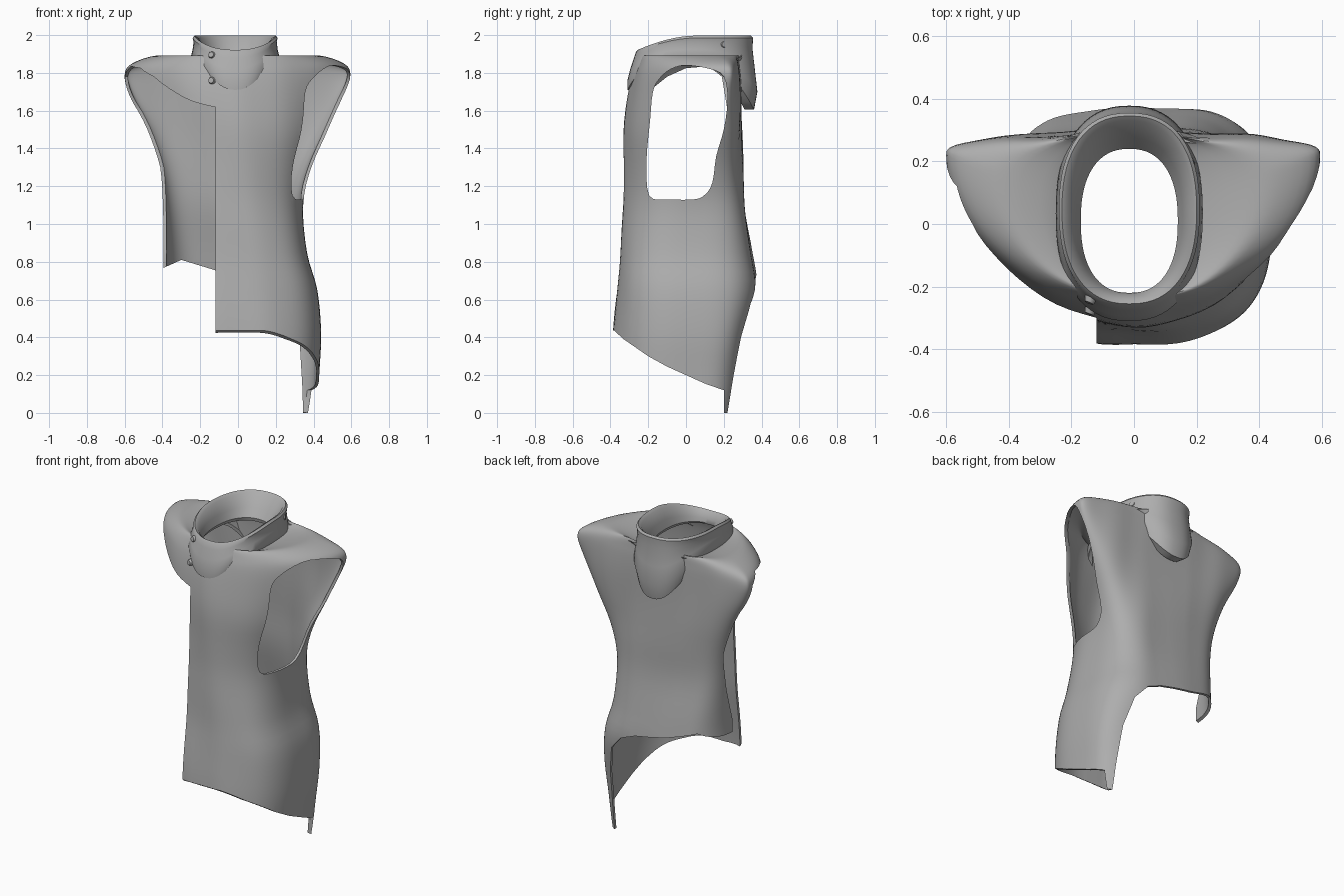
import bpy, bmesh, math
from mathutils import Vector

if "Cube" in bpy.data.objects:
    bpy.data.objects.remove(bpy.data.objects["Cube"])

cloth = bpy.data.materials.new("grey cloth")
cloth.diffuse_color = (0.42, 0.42, 0.42, 1)
cloth.use_nodes = True
cloth.node_tree.nodes["Principled BSDF"].inputs["Base Color"].default_value = cloth.diffuse_color


def spow(v, e):
    return math.copysign(abs(v) ** e, v)


def make_object(name, bm):
    bmesh.ops.recalc_face_normals(bm, faces=bm.faces)
    mesh = bpy.data.meshes.new(name)
    bm.to_mesh(mesh)
    bm.free()
    mesh.materials.append(cloth)
    ob = bpy.data.objects.new(name, mesh)
    bpy.context.collection.objects.link(ob)
    return ob


def activate(ob):
    bpy.ops.object.select_all(action='DESELECT')
    ob.select_set(True)
    bpy.context.view_layer.objects.active = ob


def loft(name, rings):
    """Skin a stack of closed rings."""
    bm = bmesh.new()
    rows = [[bm.verts.new(p) for p in r] for r in rings]
    n = len(rows[0])
    for a, b in zip(rows, rows[1:]):
        for i in range(n):
            j = (i + 1) % n
            bm.faces.new((a[i], a[j], b[j], b[i]))
    return make_object(name, bm)


def prism(name, outline, axis, lo, hi):
    """Extrude an outline along x (outline is y,z) or y (outline is x,z)."""
    bm = bmesh.new()
    place = (lambda p, d: (d, p[0], p[1])) if axis == 'x' else (lambda p, d: (p[0], d, p[1]))
    a = [bm.verts.new(place(p, lo)) for p in outline]
    b = [bm.verts.new(place(p, hi)) for p in outline]
    bm.faces.new(a)
    bm.faces.new(b[::-1])
    for i in range(len(a)):
        j = (i + 1) % len(a)
        bm.faces.new((a[i], b[i], b[j], a[j]))
    ob = make_object(name, bm)
    ob.hide_render = True
    return ob


def spline(pts, steps):
    """Smooth curve through rows of numbers."""
    out = []
    for k in range(len(pts) - 1):
        p0, p1, p2, p3 = (Vector(pts[min(max(k + d, 0), len(pts) - 1)]) for d in (-1, 0, 1, 2))
        for s in range(steps):
            t = s / steps
            out.append(0.5 * (2 * p1 + (p2 - p0) * t + (2 * p0 - 5 * p1 + 4 * p2 - p3) * t * t
                              + (3 * p1 - p0 - 3 * p2 + p3) * t ** 3))
    out.append(Vector(pts[-1]))
    return out


# Body: height, right reach, left reach, front y, back y, y of widest point, front and back squareness
SECTIONS = [
    (0.00, .42, .39, -.39, .25, 0, 2.6, 4), (0.20, .43, .39, -.39, .285, 0, 2.6, 4),
    (0.42, .44, .39, -.385, .32, 0, 2.6, 4), (0.65, .42, .40, -.367, .37, 0, 2.6, 3.6),
    (0.85, .365, .395, -.345, .35, 0, 2.6, 3.6), (1.10, .345, .405, -.33, .31, .02, 2.3, 4),
    (1.30, .39, .43, -.33, .30, .07, 2.1, 4), (1.50, .48, .49, -.325, .295, .13, 2, 4),
    (1.68, .56, .575, -.305, .29, .19, 1.9, 3.5), (1.79, .595, .60, -.285, .285, .22, 1.85, 3),
    (1.85, .56, .56, -.265, .28, .2, 1.85, 3), (1.892, .43, .43, -.25, .28, .14, 1.9, 2.6),
    (1.878, .30, .30, -.245, .29, .08, 2, 2.4), (1.85, .205, .225, -.24, .30, .03, 2.2, 2.2)]
rings = []
for z, xr, xl, yf, yb, yc, nf, nb in spline(SECTIONS, 4):
    ring = []
    for i in range(80):
        a = 2 * math.pi * i / 80
        n = nb if i <= 40 else nf
        c, s = spow(math.cos(a), 2 / n), spow(math.sin(a), 2 / n)
        x = c * (xr if c > 0 else xl)
        y = yc + s * ((yb - yc) if s > 0 else (yc - yf))
        # gentle drapery folds
        y += .003 * math.sin(x * 24 + z * 3) * abs(s) + .003 * math.sin(z * 11 + x * 6) * abs(s)
        ring.append((x, y, z))
    rings.append(ring)
body = loft("vest_body", rings)
activate(body)
m = body.modifiers.new("thickness", 'SOLIDIFY')
m.thickness, m.offset = .016, -1

# Right armhole
armhole = [(-.12, 1.13), (.04, 1.13), (.10, 1.155), (.14, 1.22), (.16, 1.36), (.20, 1.5),
           (.22, 1.66), (.20, 1.78), (.13, 1.82), (0, 1.84), (-.08, 1.82), (-.14, 1.77),
           (-.175, 1.70), (-.19, 1.55), (-.21, 1.32), (-.195, 1.15), (-.12, 1.13)]
armhole = [tuple(p) for p in spline(armhole, 3)[:-1]]
# Open left front, below the shoulder yoke
left_open = [(-1, 1.6), (-.31, 1.61), (-.26, 1.65), (-.2, 1.70), (-.1, 1.78), (0, 1.825),
             (.12, 1.835), (.19, 1.78), (.22, 1.6), (.215, 1.3), (.16, 1.05), (.10, .85),
             (.09, -.5), (-1, -.5)]
# Sloping front and side hem
front_hem = [(-1, .5), (-.38, .435), (-.33, .39), (-.2, .3), (-.1, .245), (0, .2), (.1, .155),
             (.2, .12), (.207, -.5), (-1, -.5)]
# Short back hem dropping to a tail at the right
back_hem = [(-1, -.5), (.345, -.5), (.345, 0), (.34, .15), (.325, .4), (.28, .58), (.2, .67),
            (.1, .71), (-.12, .755), (-.3, .81), (-.4, .765), (-1, .76)]
cutters = [prism("armhole_cutter", armhole, 'x', .08, 1),
           prism("left_front_cutter", left_open, 'x', -1, -.12),
           prism("front_hem_cutter", front_hem, 'x', -1, 1),
           prism("back_hem_cutter", back_hem, 'y', .01, 1)]
for c in cutters:
    m = body.modifiers.new(c.name, 'BOOLEAN')
    m.operation, m.object, m.solver = 'DIFFERENCE', c, 'EXACT'
for m in list(body.modifiers):
    bpy.ops.object.modifier_apply(modifier=m.name)
for c in cutters:
    bpy.data.objects.remove(c)


# Collar: outer skirt drooping at front and back, rolled rim, short inner lining
def collar_ring(rx, yf, yb, z_of):
    ring = []
    for i in range(64):
        a = 2 * math.pi * i / 64
        c, s = spow(math.cos(a), .85), spow(math.sin(a), .85)
        mid, half = (yf + yb) / 2, (yb - yf) / 2
        ring.append((-.015 + rx * c, mid + half * s, z_of(math.sin(a))))
    return ring


def top(s):
    return 1.985 - .075 * max(0, -s) ** 1.5


def bottom(s):
    return 1.85 - (.245 * s ** 2.3 if s > 0 else .14 * s ** 4)


def between(t):
    return lambda s: bottom(s) * (1 - t) + top(s) * t


def lining(t):
    return lambda s: 1.845 * (1 - t) + top(s) * t


collar = loft("collar", [
    collar_ring(.19, -.295, .31, bottom),
    collar_ring(.22, -.31, .36, bottom),
    collar_ring(.235, -.31, .378, between(.25)),
    collar_ring(.225, -.295, .365, between(.55)),
    collar_ring(.22, -.275, .352, between(.85)),
    collar_ring(.225, -.265, .355, top),
    collar_ring(.215, -.255, .345, lambda s: top(s) + .012),
    collar_ring(.195, -.24, .33, top),
    collar_ring(.17, -.225, .275, lining(.5)),
    collar_ring(.155, -.22, .24, lining(.15)),
    collar_ring(.165, -.225, .245, lining(0))])


# Collar studs
def stud(name, loc, normal):
    bm = bmesh.new()
    bmesh.ops.create_cone(bm, cap_ends=True, segments=10, radius1=.022, radius2=.015, depth=.02)
    ob = make_object(name, bm)
    ob.location = loc
    ob.rotation_euler = Vector(normal).to_track_quat('Z', 'Y').to_euler()
    return ob


studs = [stud("upper_collar_stud", (-.14, -.243, 1.895), (-.4, -1, .2)),
         stud("lower_collar_stud", (-.14, -.278, 1.76), (-.4, -1, .1)),
         stud("side_collar_stud", (.18, .2, 1.95), (1, .5, .1))]

for ob in [body, collar] + studs:
    activate(ob)
    bpy.ops.object.shade_smooth_by_angle(angle=math.radians(40))
